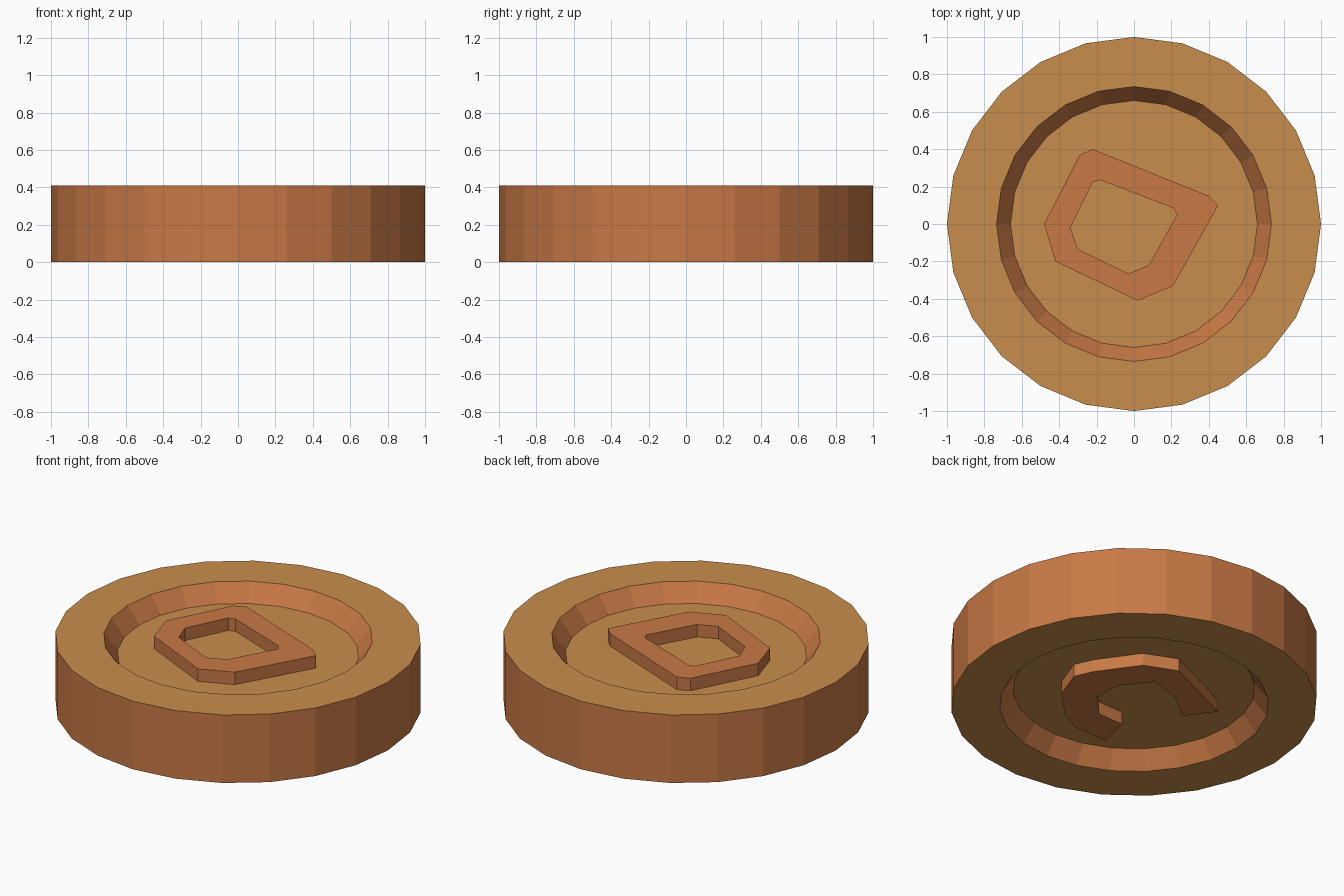
import bpy, bmesh, math

if "Cube" in bpy.data.objects:
    bpy.data.objects.remove(bpy.data.objects["Cube"])

SIDES = 24
HEIGHT = 0.41
FLOOR = 0.10      # recess depth on each face
INSET = 0.025     # emblem surface below the rim plane


def material(name, color):
    m = bpy.data.materials.new(name)
    m.diffuse_color = (*color, 1)
    m.use_nodes = True
    m.node_tree.nodes["Principled BSDF"].inputs["Base Color"].default_value = m.diffuse_color
    return m


gold = material("gold_face", (0.58, 0.27, 0.075))
copper = material("copper_edge", (0.58, 0.19, 0.06))


def finish(name, bm, mats):
    bmesh.ops.recalc_face_normals(bm, faces=bm.faces)
    me = bpy.data.meshes.new(name)
    bm.to_mesh(me)
    bm.free()
    for m in mats:
        me.materials.append(m)
    ob = bpy.data.objects.new(name, me)
    bpy.context.collection.objects.link(ob)
    return ob


# Coin body: revolved profile with a recessed disc on both faces
profile = [(0.66, FLOOR), (0.735, 0), (1, 0), (1, HEIGHT),
           (0.735, HEIGHT), (0.66, HEIGHT - FLOOR)]
bm = bmesh.new()
rings = [[bm.verts.new((r * math.cos(math.tau * i / SIDES),
                        r * math.sin(math.tau * i / SIDES), z))
          for i in range(SIDES)] for r, z in profile]
for k, (a, b) in enumerate(zip(rings, rings[1:])):
    for i in range(SIDES):
        j = (i + 1) % SIDES
        f = bm.faces.new((a[i], a[j], b[j], b[i]))
        f.material_index = 0 if k in (1, 3) else 1
bm.faces.new(rings[0])
bm.faces.new(rings[-1])
finish("coin_body", bm, [gold, copper])


# Top emblem: closed angular ring
outer = [(-.22, .40), (.40, .15), (.45, .10), (.21, -.33),
         (.02, -.41), (-.42, -.20), (-.48, 0), (-.29, .37)]
inner = [(-.18, .235), (.21, .085), (.23, .05), (.08, -.22),
         (-.03, -.265), (-.30, -.135), (-.34, -.02), (-.22, .225)]
lo, hi = HEIGHT - FLOOR, HEIGHT - INSET
bm = bmesh.new()
loops = [[bm.verts.new((x, y, z)) for x, y in pts]
         for pts, z in ((outer, lo), (outer, hi), (inner, hi), (inner, lo))]
for a, b in zip(loops, loops[1:] + loops[:1]):
    for i in range(8):
        j = (i + 1) % 8
        bm.faces.new((a[i], a[j], b[j], b[i]))
finish("top_emblem", bm, [copper])

# Bottom emblem: open angular hook
hook = [(-.43, .20), (.02, .405), (.21, .325), (.37, .10), (.42, -.01),
        (.35, -.20), (.19, -.36), (.06, -.43), (-.16, -.435), (-.115, -.24),
        (.05, -.236), (.18, -.10), (.17, .07), (.04, .23), (-.15, .17),
        (-.31, .04)]
bm = bmesh.new()
face = bm.faces.new([bm.verts.new((x, y, INSET)) for x, y in hook])
ext = bmesh.ops.extrude_face_region(bm, geom=[face], use_keep_orig=True)
for v in ext["geom"]:
    if isinstance(v, bmesh.types.BMVert):
        v.co.z = FLOOR
finish("bottom_emblem", bm, [copper])
